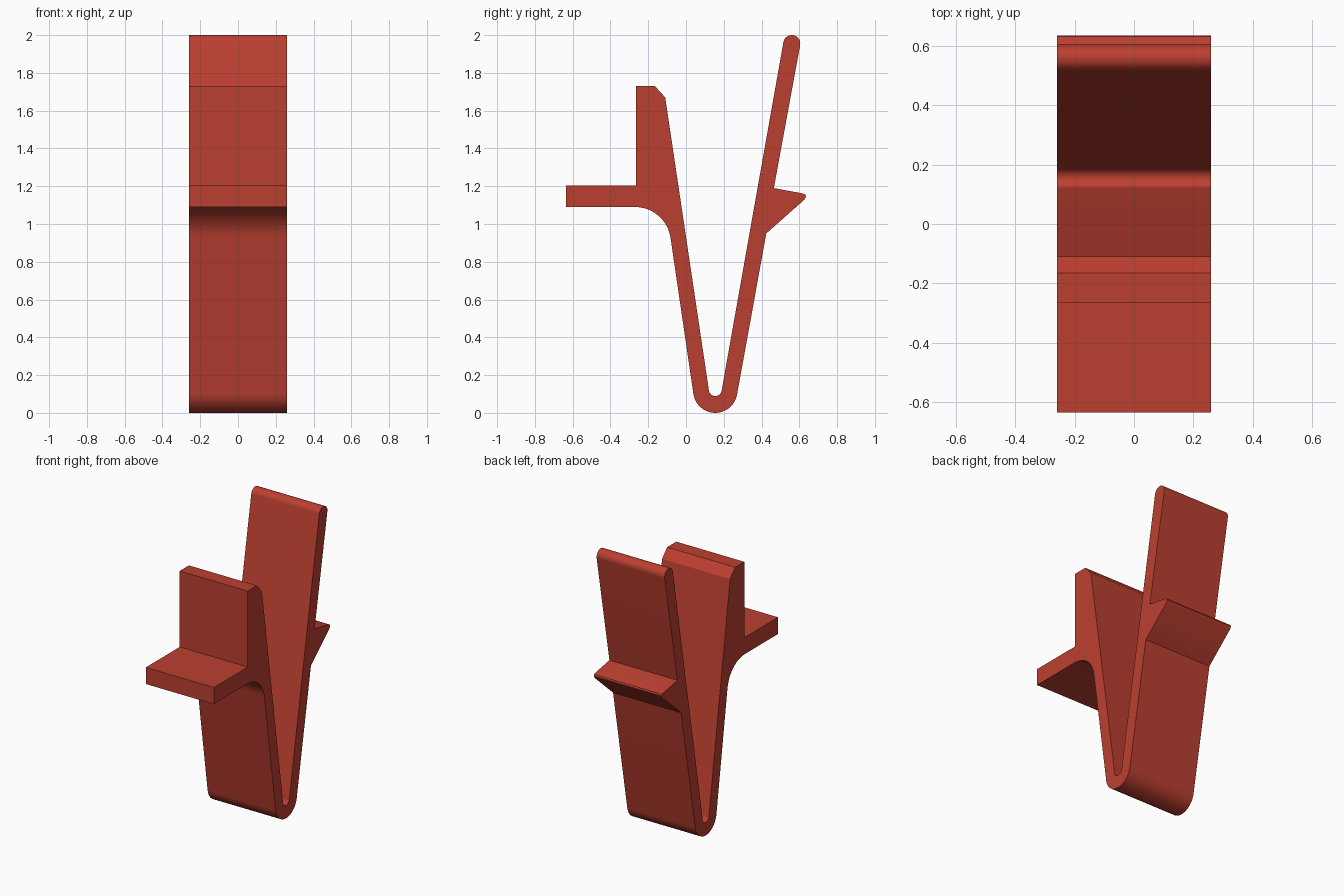
import bpy, bmesh, math

if "Cube" in bpy.data.objects:
    bpy.data.objects.remove(bpy.data.objects["Cube"])

HALF_WIDTH = 0.26


def arc(cy, cz, r, start, end, steps):
    """Points on a circular arc in the side (y, z) plane, angles in degrees."""
    pts = []
    for i in range(steps + 1):
        a = math.radians(start + (end - start) * i / steps)
        pts.append((cy + r * math.cos(a), cz + r * math.sin(a)))
    return pts


# Side outline, running counter-clockwise from the ledge
outline = [(-0.635, 1.205), (-0.635, 1.09)]                # ledge end
outline += arc(-0.27, 0.90, 0.19, 90, 8.6, 16)             # fillet under ledge
outline += arc(0.155, 0.117, 0.117, 188.6, 349.7, 28)      # outside of the bend
outline += [(0.425, 0.95), (0.628, 1.13), (0.635, 1.145),  # catch hook
            (0.631, 1.156), (0.617, 1.162), (0.465, 1.19)]
outline += arc(0.56, 1.955, 0.045, -10.3, 169.7, 20)       # rounded lever tip
outline += arc(0.155, 0.123, 0.034, -10.3, -171.4, 14)     # inside of the bend
outline += [(-0.11, 1.67), (-0.165, 1.73),                 # chamfered jaw top
            (-0.265, 1.73), (-0.265, 1.205)]

# Extrude the outline across the width
bm = bmesh.new()
cap = bm.faces.new([bm.verts.new((-HALF_WIDTH, y, z)) for y, z in outline])
ext = bmesh.ops.extrude_face_region(bm, geom=[cap], use_keep_orig=True)
moved = [g for g in ext["geom"] if isinstance(g, bmesh.types.BMVert)]
bmesh.ops.translate(bm, verts=moved, vec=(2 * HALF_WIDTH, 0, 0))
bmesh.ops.recalc_face_normals(bm, faces=bm.faces)
mesh = bpy.data.meshes.new("spring_clip")
bm.to_mesh(mesh)
bm.free()

clip = bpy.data.objects.new("spring_clip", mesh)
bpy.context.collection.objects.link(clip)

# Red plastic
red = bpy.data.materials.new("red_plastic")
red.diffuse_color = (0.50, 0.05, 0.03, 1)
red.use_nodes = True
red.node_tree.nodes["Principled BSDF"].inputs["Base Color"].default_value = red.diffuse_color
mesh.materials.append(red)

# Smooth bends, sharp corners
bpy.context.view_layer.objects.active = clip
clip.select_set(True)
bpy.ops.object.shade_smooth_by_angle(angle=math.radians(30))
